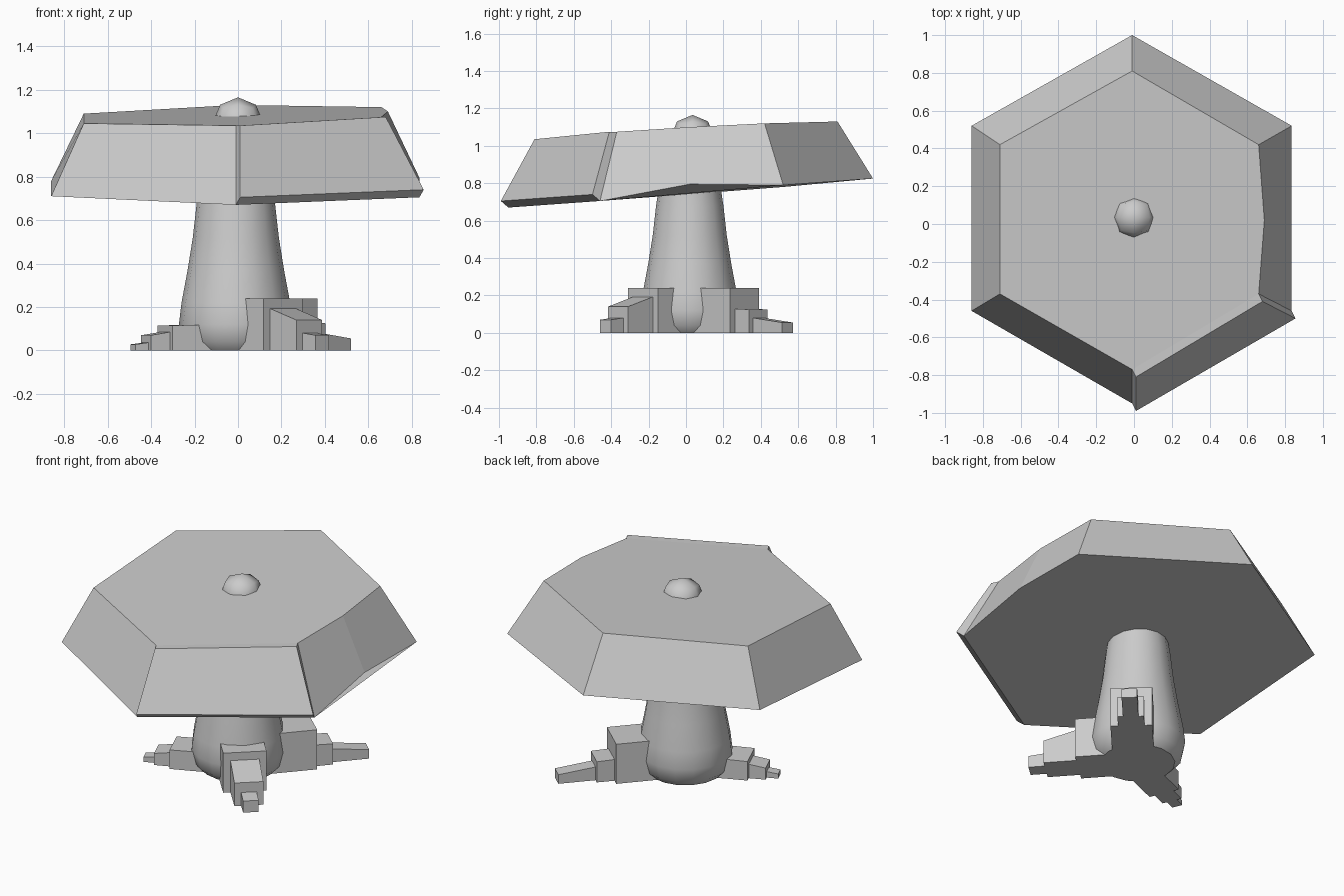
import bpy, bmesh
from math import sin, cos, pi, radians
from mathutils import Matrix, Vector

if "Cube" in bpy.data.objects:
    bpy.data.objects.remove(bpy.data.objects["Cube"])


def finish(name, bm, smooth=None):
    bmesh.ops.recalc_face_normals(bm, faces=bm.faces[:])
    me = bpy.data.meshes.new(name)
    bm.to_mesh(me)
    bm.free()
    ob = bpy.data.objects.new(name, me)
    bpy.context.collection.objects.link(ob)
    if smooth:
        bpy.ops.object.select_all(action='DESELECT')
        ob.select_set(True)
        bpy.context.view_layer.objects.active = ob
        bpy.ops.object.shade_smooth_by_angle(angle=radians(smooth))
    return ob


# Cap: tilted hexagonal frustum with a bend in its right edge
lower = [(-.01, -.95, .67), (.835, -.46, .705), (.835, .02, .795), (.835, .52, .79),
         (-.01, 1, .825), (-.86, .52, .78), (-.86, -.46, .71)]
upper = [(-.01, -.77, 1.035), (.66, -.37, 1.075), (.69, .02, 1.10), (.66, .42, 1.12),
         (-.01, .81, 1.13), (-.71, .42, 1.09), (-.71, -.37, 1.045)]
bm = bmesh.new()
lo = [bm.verts.new(p) for p in lower]
up = [bm.verts.new(p) for p in upper]
bm.faces.new(lo[::-1])
bm.faces.new(up)
sides = []
for i in range(7):
    j = (i + 1) % 7
    sides.append(bm.faces.new((lo[i], lo[j], up[j], up[i])))
# Front right panel pushed out as a shallow lip
ret = bmesh.ops.extrude_face_region(bm, geom=[sides[0]])
for v in ret['geom']:
    if isinstance(v, bmesh.types.BMVert):
        v.co += Vector((.02, -.04, .035 if v.co.z < .9 else 0))
if sides[0].is_valid:
    bmesh.ops.delete(bm, geom=[sides[0]], context='FACES_ONLY')
finish("cap", bm)

# Trunk: flared smooth stem
profile = [(.205, 0), (.245, .04), (.262, .12), (.25, .22), (.222, .37),
           (.198, .52), (.18, .68), (.165, .78), (.16, .88)]
N = 16
bm = bmesh.new()
rings = [[bm.verts.new((-.01 + r * cos(2 * pi * k / N), .02 + r * sin(2 * pi * k / N), z))
          for k in range(N)] for r, z in profile]
for a, b in zip(rings, rings[1:]):
    for k in range(N):
        m = (k + 1) % N
        bm.faces.new((a[k], a[m], b[m], b[k]))
bm.faces.new(rings[0][::-1])
bm.faces.new(rings[-1])
finish("trunk", bm, 40)

# Top knob: rounded cube
bm = bmesh.new()
bmesh.ops.create_cube(bm, size=2)
bmesh.ops.subdivide_edges(bm, edges=bm.edges[:], cuts=1, use_grid_fill=True)
for v in bm.verts:
    v.co = v.co.normalized() * .117
bmesh.ops.translate(bm, verts=bm.verts[:], vec=(0, .035, 1.048))
finish("top_knob", bm, 50)


# Roots: stepped blocks (start, end, half width, start height, end height)
def root(name, angle, blocks):
    bm = bmesh.new()
    for r0, r1, w, h0, h1 in blocks:
        for v in bmesh.ops.create_cube(bm, size=2)['verts']:
            far = v.co.x > 0
            top = v.co.z > 0
            v.co = ((r1 if far else r0), v.co.y * w, (h1 if far else h0) if top else 0)
    bm.transform(Matrix.Rotation(radians(angle), 4, 'Z'))
    finish(name, bm)


root("front_right_root", -48, [(.05, .31, .12, .24, .24), (.25, .49, .08, .21, .14),
                               (.45, .58, .043, .085, .07)])
root("back_right_root", 48, [(.05, .42, .115, .24, .24), (.38, .52, .073, .13, .125),
                             (.48, .73, .043, .085, .055)])
root("left_root", 203, [(.05, .365, .09, .12, .115), (.33, .46, .058, .09, .07),
                        (.43, .525, .03, .04, .028)])
